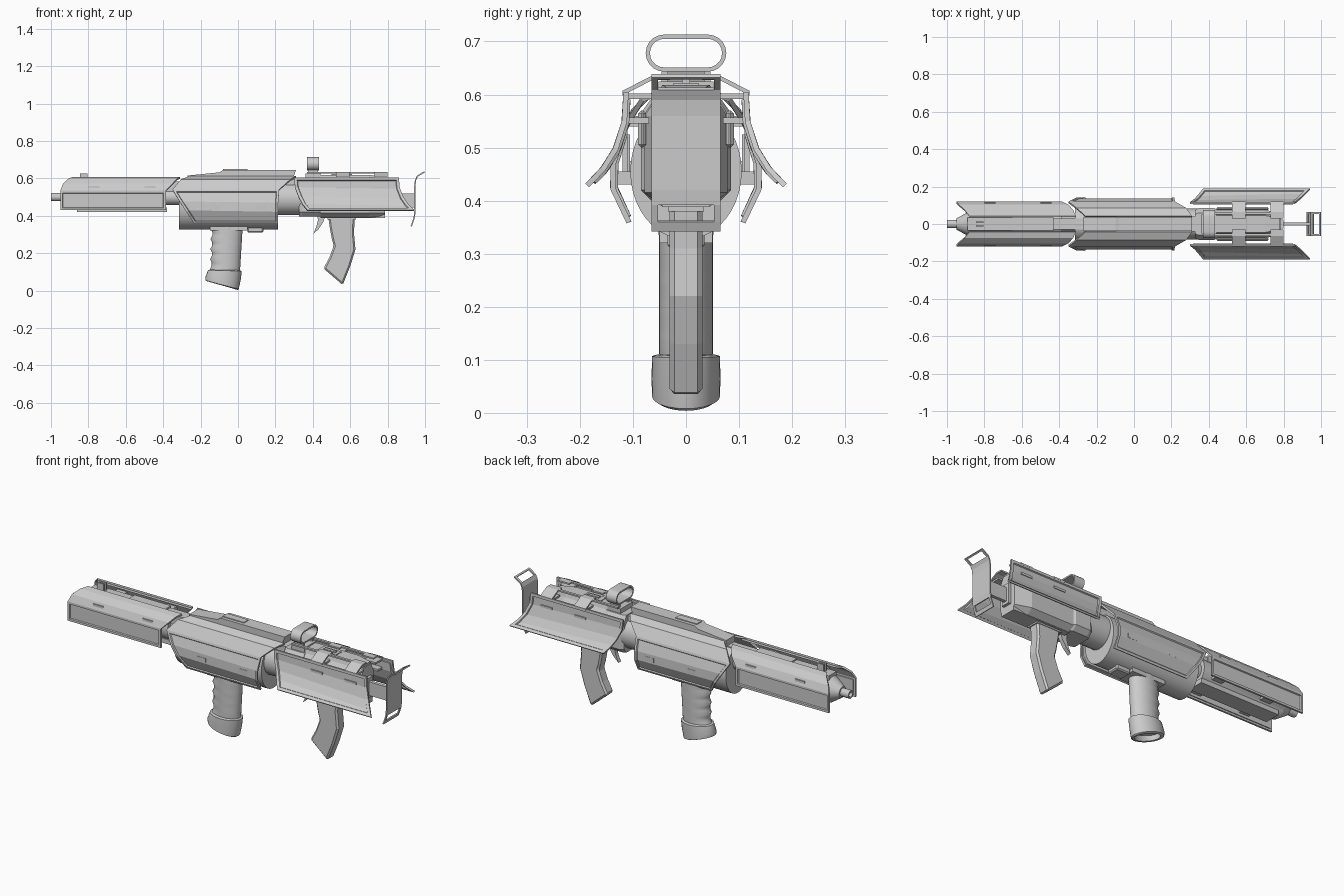
import bpy, bmesh
from math import sin, cos, pi, radians

if "Cube" in bpy.data.objects:
    bpy.data.objects.remove(bpy.data.objects["Cube"])

def finish(name, bm, mirror=False, thick=0, smooth=0, bevel=0):
    me = bpy.data.meshes.new(name)
    bm.to_mesh(me)
    bm.free()
    ob = bpy.data.objects.new(name, me)
    bpy.context.collection.objects.link(ob)
    if thick:
        m = ob.modifiers.new("thickness", 'SOLIDIFY')
        m.thickness, m.offset = thick, -1
    if bevel:
        m = ob.modifiers.new("bevel", 'BEVEL')
        m.width, m.segments = bevel, 1
    if mirror:
        m = ob.modifiers.new("mirror", 'MIRROR')
        m.use_axis = (False, True, False)
    if smooth:
        bpy.ops.object.select_all(action='DESELECT')
        ob.select_set(True)
        bpy.context.view_layer.objects.active = ob
        bpy.ops.object.shade_smooth_by_angle(angle=radians(smooth))
    return ob

def loft(name, rings, closed=False, **kw):
    """Skin a list of equal-length rings; caps the ends unless closed."""
    bm = bmesh.new()
    vs = [[bm.verts.new(p) for p in r] for r in rings]
    n = len(vs[0])
    pairs = list(zip(vs, vs[1:])) + ([(vs[-1], vs[0])] if closed else [])
    for a, b in pairs:
        for i in range(n):
            bm.faces.new((a[i], a[(i + 1) % n], b[(i + 1) % n], b[i]))
    if not closed:
        bm.faces.new(vs[0])
        bm.faces.new(vs[-1])
    bmesh.ops.recalc_face_normals(bm, faces=bm.faces)
    return finish(name, bm, **kw)

def tube(name, stations, n=32):
    """Elliptical tube along x from (x, ry, rz, zc)."""
    return loft(name, [[(x, ry * cos(2 * pi * i / n), zc + rz * sin(2 * pi * i / n))
                        for i in range(n)] for x, ry, rz, zc in stations], smooth=30)

def prism(name, pts, y0, y1, **kw):
    return loft(name, [[(x, y, z) for x, z in pts] for y in (y0, y1)], **kw)

def box(name, x0, x1, y0, y1, z0, z1, **kw):
    return prism(name, [(x0, z0), (x1, z0), (x1, z1), (x0, z1)], y0, y1, **kw)

def section_body(name, half, stations, **kw):
    """Symmetric yz section skinned along x; stations are (x, y scale, z shift)."""
    sec = half + [(-y, z) for y, z in reversed(half)]
    return loft(name, [[(x, y * s, z + dz) for y, z in sec] for x, s, dz in stations], **kw)

def panel(name, rows, recess, rim):
    """Folded side panel from (y, z, x0, x1) rows, recessed inside a raised rim."""
    bm = bmesh.new()
    vs = [(bm.verts.new((a, y, z)), bm.verts.new((b, y, z))) for y, z, a, b in rows]
    fs = [bm.faces.new((p[0], p[1], q[1], q[0])) for p, q in zip(vs, vs[1:])]
    bm.normal_update()
    bmesh.ops.inset_region(bm, faces=[fs[i] for i in recess], thickness=rim, use_boundary=True,
                           use_even_offset=True)
    bmesh.ops.inset_region(bm, faces=[fs[i] for i in recess], thickness=0.003, depth=-0.006,
                           use_boundary=True, use_even_offset=True)
    return finish(name, bm, mirror=True, thick=0.01)

# side panels
panel("front_panel", [(.042, .608, -.88, -.31), (.075, .60, -.905, -.325), (.103, .572, -.935, -.35),
                      (.12, .535, -.95, -.385), (.12, .43, -.95, -.385)], [3], .012)
panel("middle_panel", [(.042, .612, -.26, .31), (.085, .595, -.305, .28), (.12, .54, -.35, .22),
                       (.142, .47, -.308, .215), (.142, .42, -.275, .215), (.112, .357, -.235, .215)],
      [2, 3, 4], .012)
panel("rear_panel", [(.118, .605, .30, .86), (.121, .55, .305, .865), (.137, .50, .325, .885),
                     (.16, .463, .345, .91), (.19, .432, .37, .94)], [0, 1, 2, 3], .015)

# barrel, nose and tubular bodies
tube("front_body", [(-.96, .014, .014, .5), (-1, .014, .014, .5), (-1, .022, .022, .5),
                    (-.95, .022, .022, .5), (-.95, .03, .03, .5), (-.89, .062, .07, .5),
                    (-.385, .062, .07, .5)])
tube("inner_barrel", [(-.4, .042, .042, .5), (-.28, .042, .042, .5)])
tube("middle_body", [(-.315, .105, .128, .455), (.215, .105, .128, .455)], 40)
tube("neck", [(.2, .082, .086, .49), (.36, .082, .086, .49)])

# rails along top and bottom
box("front_top_rail", -.89, -.65, -.034, .034, .555, .585)
box("front_top_rail_rear", -.65, -.43, -.034, .034, .555, .592)
box("front_link_rail", -.43, -.25, -.03, .03, .53, .582)
box("front_lower_rail", -.86, -.38, -.045, .045, .42, .445)
box("front_sight_blade", -.845, -.805, .006, .014, .58, .627, mirror=True)
prism("middle_top_rail", [(-.27, .56), (-.27, .615), (-.1, .632), (-.08, .645), (.31, .645), (.28, .56)],
      -.038, .038)
box("rail_slot", -.08, .05, -.02, .02, .63, .649)
box("neck_rail", .25, .36, -.04, .04, .54, .595)
box("grip_mount", -.15, .05, -.05, .05, .32, .36)
box("lower_catch", .05, .135, -.035, .035, .31, .36, bevel=.006)

# panel mounts
for x in (-.8, -.5):
    for z in (.55, .465):
        box("front_panel_mount", x, x + .06, .05, .114, z - .01, z + .01, mirror=True)
for x in (-.15, .1):
    box("middle_panel_mount", x, x + .05, .09, .137, .43, .455, mirror=True)
for x in (.525, .73):
    prof = [(.03, .635), (.065, .635), (.12, .607), (.12, .598), (.064, .627), (.03, .627)]
    loft("rear_panel_bracket", [[(a, y, z) for y, z in prof] for a in (x, x + .07)], mirror=True)
    box("rear_panel_strut", x, x + .07, .05, .116, .592, .602, mirror=True)
    box("rear_panel_lower_strut", x, x + .07, .07, .12, .545, .557, mirror=True)

# rear receiver
section_body("receiver_front", [(.06, .395), (.085, .42), (.085, .565), (.06, .60)],
             [(.325, .85, 0), (.345, 1, 0), (.43, 1, 0), (.445, .9, 0)])
section_body("receiver", [(.05, .39), (.085, .415), (.085, .56), (.055, .60)],
             [(.44, .92, 0), (.70, .92, 0), (.785, .6, 0)])
section_body("receiver_lid", [(.056, .585), (.045, .618)], [(.42, 1, 0), (.70, 1, 0), (.78, .7, -.008)])
box("lid_slot_frame", .5, .61, -.024, .024, .61, .622)
box("lid_slot", .525, .595, -.008, .008, .615, .628)
box("top_side_strip", .37, .80, .05, .064, .627, .635, mirror=True)
box("side_block", .44, .72, .075, .09, .5, .57, mirror=True, bevel=.006)
box("receiver_base", .44, .785, -.045, .045, .388, .41)

# ring sight on two posts
def stadium(x, w, h, n=10):
    pts = []
    for s, a0 in ((1, -pi / 2), (-1, pi / 2)):
        pts += [(x, s * (w - h) + h * cos(a0 + pi * i / n), .678 + h * sin(a0 + pi * i / n))
                for i in range(n + 1)]
    return pts
loft("ring_sight", [stadium(.37, .076, .035), stadium(.432, .076, .035),
                    stadium(.432, .068, .027), stadium(.37, .068, .027)], closed=True, smooth=35)
box("sight_post", .375, .427, .034, .046, .59, .648, mirror=True)
box("sight_base", .36, .44, -.052, .052, .595, .625)

# shoulder plate with two windows, and its rod
path = [(1.0, .632), (.992, .628), (.962, .609), (.953, .59), (.949, .56), (.949, .42),
        (.946, .392), (.936, .36), (.929, .342)]
bm = bmesh.new()
rows = [[bm.verts.new((x, y, z)) for y in (-.065, -.053, .053, .065)] for x, z in path]
for i, (a, b) in enumerate(zip(rows, rows[1:])):
    for j in range(3):
        if not (j == 1 and i in (1, 6)):
            bm.faces.new((a[j], b[j], b[j + 1], a[j + 1]))
finish("shoulder_plate", bm, thick=.007)
box("shoulder_rod", .76, .945, -.009, .009, .445, .52)
box("shoulder_socket", .76, .80, -.025, .025, .43, .54)

# fore grip: rings of (left x, left z, right x, right z, half width)
def ring(xl, zl, xr, zr, hy, n=28):
    out = []
    for i in range(n):
        c = cos(2 * pi * i / n)
        t = (1 + c) / 2
        out.append((xl + (xr - xl) * t, hy * sin(2 * pi * i / n), zl + (zr - zl) * t))
    return out
grip = [(-.13, .35, .024, .35, .052)]
for k in range(13):
    z = .33 - k * .018
    f = k / 12
    bump = .006 * cos(k * pi / 1.5)
    grip.append((-.14 - .004 * f - bump, z, .024 - .013 * f, z - .006, .051))
loft("fore_grip", [ring(*g) for g in grip], smooth=50)
loft("fore_grip_base", [ring(*g) for g in [
    (-.15, .112, .012, .108, .054), (-.16, .11, .02, .104, .064), (-.175, .07, .015, .06, .065),
    (-.173, .054, .004, .008, .064), (-.166, .05, -.002, .004, .056),
    (-.155, .05, -.012, .006, .048), (-.15, .075, -.01, .04, .046)]], smooth=35)

# rear grip and trigger
prism("rear_grip", [(.482, .40), (.490, .34), (.502, .275), (.512, .24), (.49, .18), (.457, .118),
                    (.56, .03), (.60, .13), (.628, .22), (.620, .31), (.625, .40)], -.031, .031, bevel=.009)
box("grip_collar", .478, .63, -.034, .034, .38, .40)
prism("trigger", [(.425, .41), (.47, .41), (.455, .365), (.432, .33), (.402, .302), (.418, .34), (.427, .375)],
      -.011, .011)
